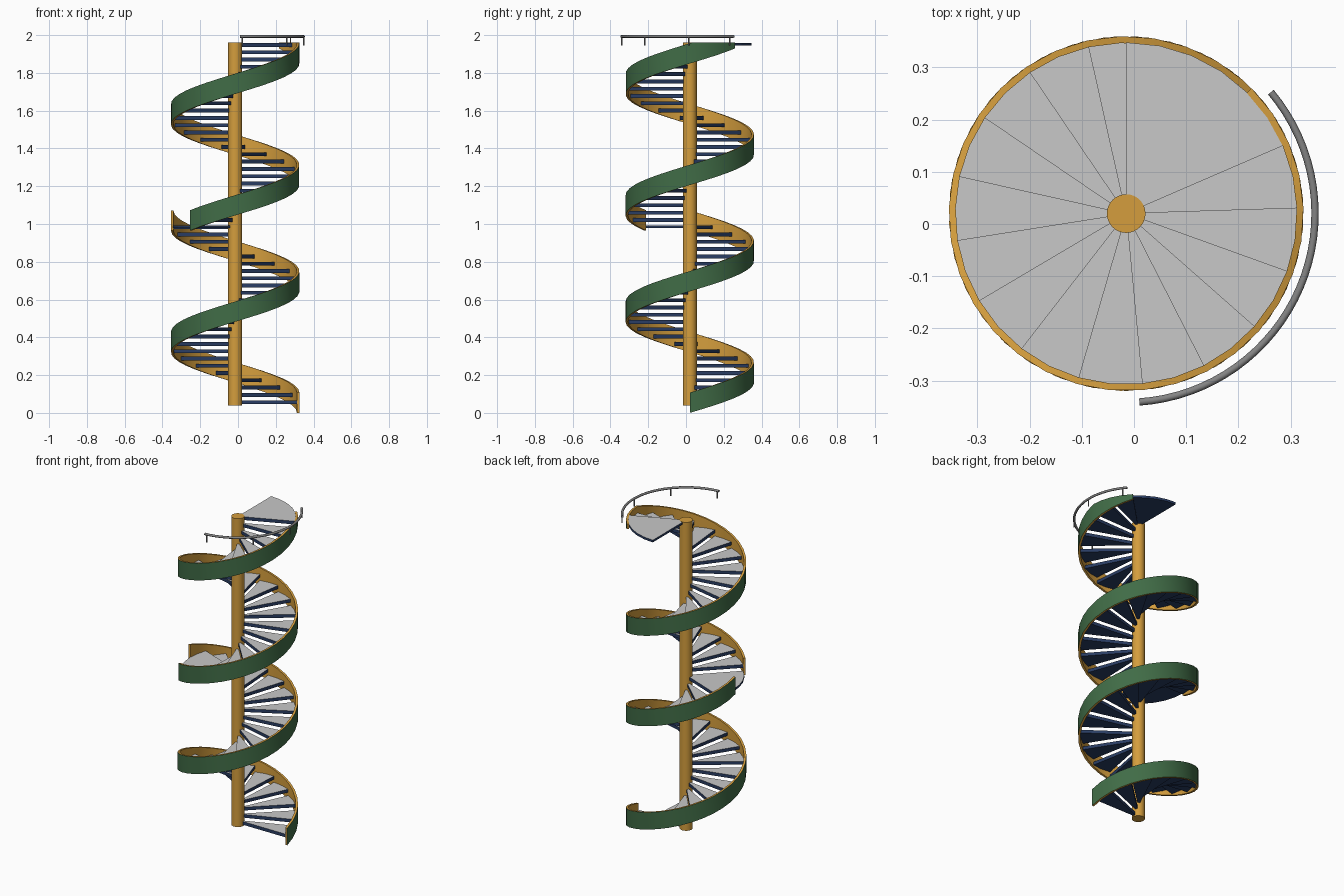
import bpy, bmesh, math
from mathutils import Vector

if "Cube" in bpy.data.objects:
    bpy.data.objects.remove(bpy.data.objects["Cube"])

CX, CY = -0.015, 0.02          # stair axis
R_OUT, R_IN = 0.34, 0.327      # stringer faces
STEPS, TURN = 25, 540.0        # per flight
STEP_A = TURN / STEPS
RISER = 0.0386
RISE = RISER * STEPS
TOP = 1.96


def mat(name, rgb):
    m = bpy.data.materials.new(name)
    m.diffuse_color = (*rgb, 1)
    m.use_nodes = True
    m.node_tree.nodes["Principled BSDF"].inputs["Base Color"].default_value = m.diffuse_color
    return m


ORANGE = mat("ochre", (0.66, 0.34, 0.047))
GREEN = mat("green", (0.052, 0.15, 0.062))
NAVY = mat("navy", (0.022, 0.046, 0.125))
GREY = mat("light_grey", (0.58, 0.58, 0.58))
STEEL = mat("steel_grey", (0.23, 0.23, 0.23))


def polar(r, deg, z):
    a = math.radians(deg)
    return Vector((CX + r * math.cos(a), CY + r * math.sin(a), z))


def finish(bm, name, mats, smooth=True):
    me = bpy.data.meshes.new(name)
    bm.to_mesh(me)
    bm.free()
    ob = bpy.data.objects.new(name, me)
    bpy.context.collection.objects.link(ob)
    for m in mats:
        me.materials.append(m)
    if smooth:
        bpy.ops.object.select_all(action='DESELECT')
        ob.select_set(True)
        bpy.context.view_layer.objects.active = ob
        bpy.ops.object.shade_smooth_by_angle(angle=math.radians(35))
    return ob


def sweep(bm, rings):
    """Skin closed cross-sections; returns side faces grouped by profile edge."""
    vs = [[bm.verts.new(p) for p in ring] for ring in rings]
    n = len(vs[0])
    sides = [[] for _ in range(n)]
    for a, b in zip(vs, vs[1:]):
        for i in range(n):
            j = (i + 1) % n
            sides[i].append(bm.faces.new((a[i], a[j], b[j], b[i])))
    bm.faces.new(vs[0][::-1])
    bm.faces.new(vs[-1])
    bmesh.ops.recalc_face_normals(bm, faces=bm.faces)
    return sides


def stringer(name, a0, z0, segs=50, h=0.107):
    bm = bmesh.new()
    rings = []
    for i in range(segs + 1):
        t = i / segs
        a, z = a0 + TURN * t, z0 + RISE * t
        zt = min(z + h, TOP)
        rings.append([polar(R_IN, a, z), polar(R_OUT, a, z),
                      polar(R_OUT, a, zt), polar(R_IN, a, zt)])
    sides = sweep(bm, rings)
    for f in sides[1]:              # outer face is green
        f.material_index = 1
    finish(bm, name, [ORANGE, GREEN])


def wedge(bm, a0, a1, top, thick, segs):
    """Tread plate: navy with a grey upper face."""
    pts = [(0.03, a0)] + [(R_IN + 0.001, a0 + (a1 - a0) * i / segs)
                          for i in range(segs + 1)] + [(0.03, a1)]
    lo = [bm.verts.new(polar(r, a, top - thick)) for r, a in pts]
    hi = [bm.verts.new(polar(r, a, top)) for r, a in pts]
    bm.faces.new(lo[::-1])
    bm.faces.new(hi).material_index = 1
    for i in range(len(pts)):
        j = (i + 1) % len(pts)
        bm.faces.new((lo[i], lo[j], hi[j], hi[i]))


def cylinder(name, x, y, z0, z1, r, sides, m):
    bm = bmesh.new()
    bmesh.ops.create_cone(bm, cap_ends=True, segments=sides, radius1=r, radius2=r, depth=z1 - z0)
    bmesh.ops.translate(bm, verts=bm.verts, vec=(x, y, (z0 + z1) / 2))
    finish(bm, name, [m])


# Central pole
cylinder("centre_pole", CX, CY, 0.04, TOP, 0.037, 32, ORANGE)

# Two flights, each with a stringer, treads and a 45 degree landing
for n, label in enumerate(("lower", "upper")):
    start = n * (TURN + 45)
    stringer(label + "_stringer", start, n * RISE)
    bm = bmesh.new()
    for k in range(STEPS):
        a = start + k * STEP_A
        wedge(bm, a, a + STEP_A, 0.0665 + (n * STEPS + k) * RISER, 0.02, 2)
    finish(bm, label + "_treads", [NAVY, GREY], False)
    bm = bmesh.new()
    end = start + TURN
    wedge(bm, end, end + 45, 0.0665 + (n * STEPS + STEPS - 1) * RISER, 0.014, 4)
    finish(bm, label + "_landing", [NAVY, GREY], False)

# Curved handrail at the top
RAIL_R, RAIL_Z, TUBE = 0.362, 1.993, 0.007
bm = bmesh.new()
rings = []
for i in range(33):
    a = -86 + 126 * i / 32
    rings.append([polar(RAIL_R + TUBE * math.cos(t * math.pi / 6), a,
                        RAIL_Z + TUBE * math.sin(t * math.pi / 6)) for t in range(12)])
sweep(bm, rings)
finish(bm, "handrail", [STEEL])

# Rail posts
for i, a in enumerate((-84, -41, -1, 36)):
    p = polar(RAIL_R, a, 0)
    cylinder(f"rail_post_{i + 1}", p.x, p.y, 1.945, RAIL_Z, 0.004, 10, STEEL)
